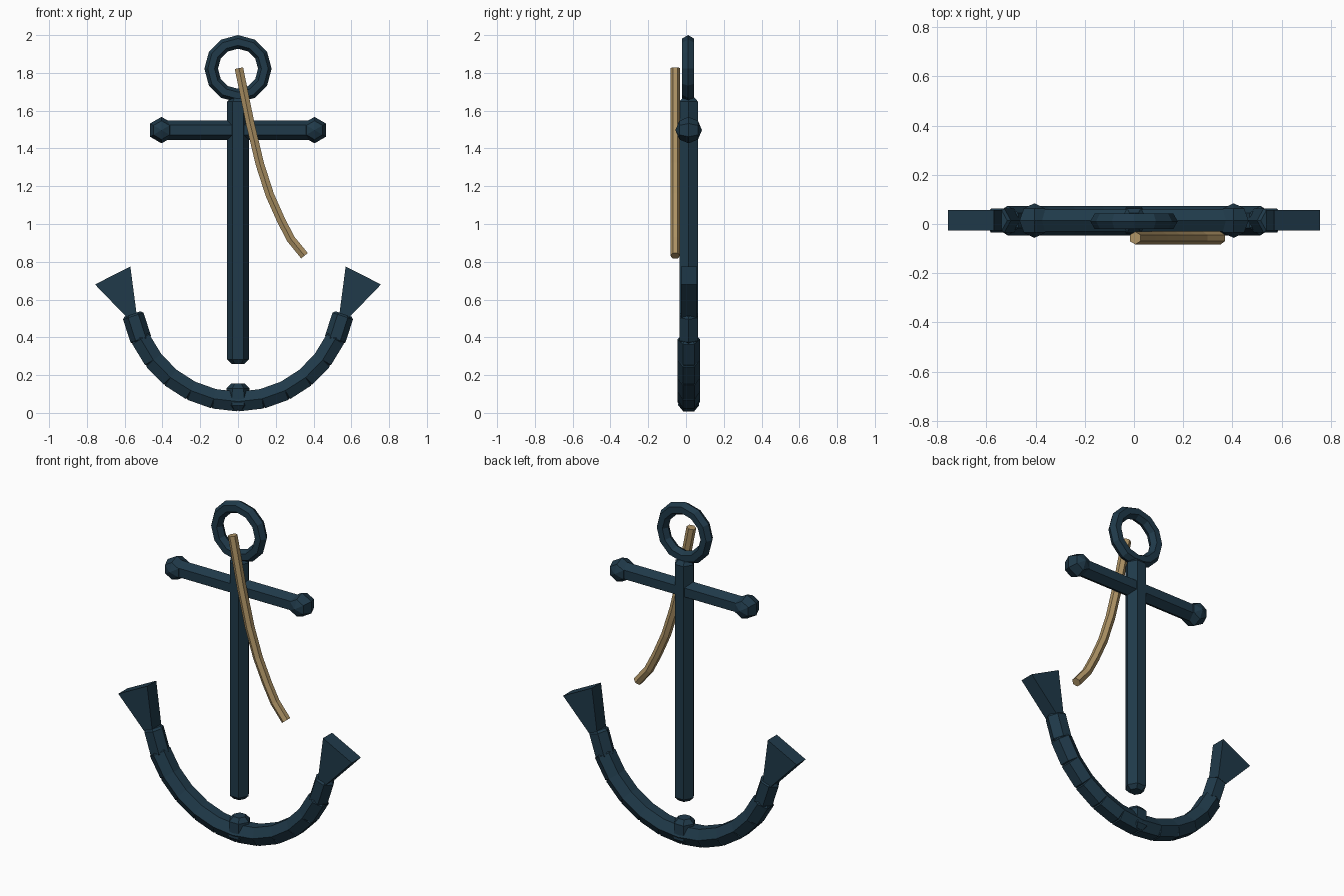
import bpy, bmesh, math
from mathutils import Vector

if "Cube" in bpy.data.objects:
    bpy.data.objects.remove(bpy.data.objects["Cube"])

CY = 0.014  # depth centre of the iron body


def material(name, rgb):
    m = bpy.data.materials.new(name)
    m.diffuse_color = (*rgb, 1)
    m.use_nodes = True
    m.node_tree.nodes["Principled BSDF"].inputs["Base Color"].default_value = m.diffuse_color
    return m


iron = material("dark_iron", (0.014, 0.042, 0.068))
hemp = material("rope_fibre", (0.42, 0.29, 0.13))


def finish(name, bm, mat):
    bmesh.ops.recalc_face_normals(bm, faces=bm.faces)
    me = bpy.data.meshes.new(name)
    bm.to_mesh(me)
    bm.free()
    me.materials.append(mat)
    ob = bpy.data.objects.new(name, me)
    bpy.context.collection.objects.link(ob)
    return ob


def tube(name, pts, radii, mat=iron, turn=0, up=(0, 1, 0), n=6):
    """Six-sided skin along a path; turn=0 puts a corner along 'up'."""
    bm = bmesh.new()
    pts = [Vector(p) for p in pts]
    up = Vector(up)
    rings = []
    for i, p in enumerate(pts):
        t = (pts[min(i + 1, len(pts) - 1)] - pts[max(i - 1, 0)]).normalized()
        side = up.cross(t)
        ring = []
        for k in range(n):
            a = math.tau * k / n + math.radians(turn)
            ring.append(bm.verts.new(p + radii[i] * (math.cos(a) * up + math.sin(a) * side)))
        rings.append(ring)
    for a, b in zip(rings, rings[1:]):
        for k in range(n):
            bm.faces.new((a[k], a[(k + 1) % n], b[(k + 1) % n], b[k]))
    bm.faces.new(rings[0])
    bm.faces.new(rings[-1])
    return finish(name, bm, mat)


def bar(name, p, q, r, chamfer, turn):
    """Hexagonal bar with chamfered ends."""
    p, q = Vector(p), Vector(q)
    d = (q - p).normalized() * chamfer
    return tube(name, [p, p + d, q - d, q], [r - chamfer, r, r, r - chamfer], turn=turn)


# Shank and stock
bar("shank", (0, CY, 0.26), (0, CY, 1.67), 0.057, 0.022, 30)
bar("stock", (-0.42, CY, 1.497), (0.42, CY, 1.497), 0.052, 0.01, 30)

# Stock end knobs
R = 0.07
for s in (-1, 1):
    lats = [math.radians(a) for a in (-89, -45, 0, 45, 89)]
    tube("stock_knob", [(s * 0.405, CY + R * math.sin(a), 1.497) for a in lats],
         [R * math.cos(a) for a in lats], up=(0, 0, 1))

# Ring: 12 around, 6-sided section
bpy.ops.mesh.primitive_torus_add(major_radius=0.142, minor_radius=0.036, major_segments=12,
                                 minor_segments=6, location=(0, CY - 0.003, 1.822),
                                 rotation=(math.pi / 2, 0, 0))
ring = bpy.context.object
ring.name = "top_ring"
ring.data.materials.append(iron)

# Curved arms: short overlapping bars along an arc
N, RAD, CZ, SPAN = 12, 0.566, 0.626, math.radians(78.5)


def arc(i):
    a = -SPAN + 2 * SPAN * i / N
    return Vector((RAD * math.sin(a), CY, CZ - RAD * math.cos(a)))


for i in range(N):
    p, q = arc(i), arc(i + 1)
    d = (q - p) * 0.09
    tip = i in (0, N - 1)
    bar("arm_segment", p - d, q + d, 0.057 if tip else 0.06, 0.012, 30 if tip else 0)

# Crown knob at the bottom
tube("crown", [(0, CY, z) for z in (0.015, 0.04, 0.13, 0.155)], [0.04, 0.064, 0.06, 0.036], turn=30)

# Flukes: flat wedges flaring from the arm tips
for s in (-1, 1):
    bm = bmesh.new()
    outline = [(0.57, 0.775), (0.757, 0.68), (0.583, 0.5), (0.535, 0.51)]
    face = bm.faces.new([bm.verts.new((s * x, -0.027, z)) for x, z in outline])
    ext = bmesh.ops.extrude_face_region(bm, geom=[face])
    bmesh.ops.translate(bm, vec=(0, 0.084, 0),
                        verts=[v for v in ext["geom"] if isinstance(v, bmesh.types.BMVert)])
    finish("fluke", bm, iron)

# Hanging rope
path = [(0.005, 1.825), (0.065, 1.53), (0.115, 1.32), (0.168, 1.155),
        (0.228, 1.02), (0.28, 0.92), (0.352, 0.832)]
tube("rope", [(x, -0.057, z) for x, z in path], [0.026] * len(path), mat=hemp)
